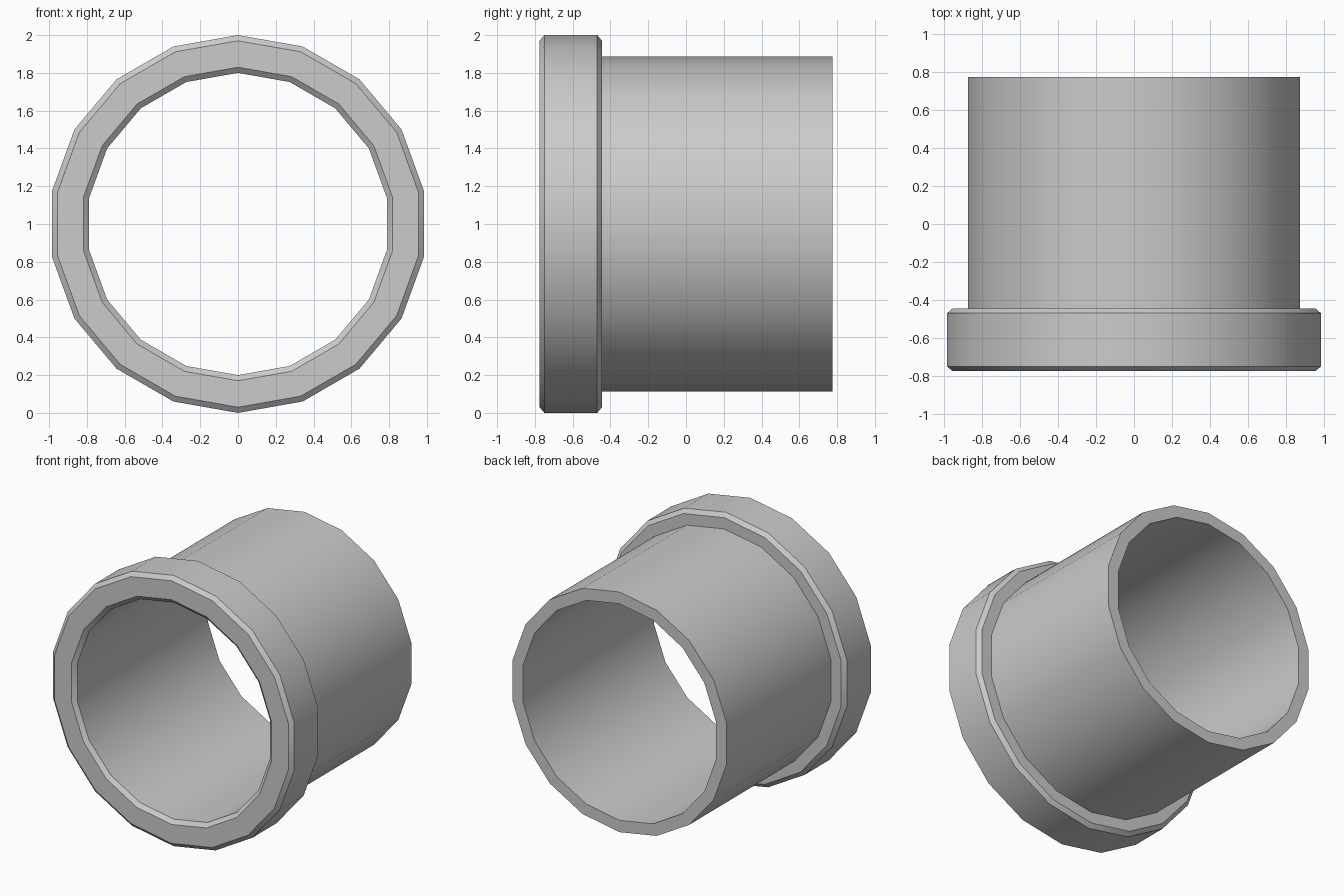
import bpy, bmesh, math
from mathutils import Matrix, Vector

cube = bpy.data.objects.get("Cube")
if cube:
    bpy.data.objects.remove(cube, do_unlink=True)

SIDES = 18
AXIS_HEIGHT = 1.0

# Material
grey = bpy.data.materials.new("light grey")
grey.use_nodes = True
colour = (0.6, 0.6, 0.6, 1)
grey.diffuse_color = colour
grey.node_tree.nodes["Principled BSDF"].inputs["Base Color"].default_value = colour

# Closed wall section as (radius, y): flange with chamfered rims, then plain sleeve
section = [
    (0.83, -0.775), (0.97, -0.775), (1.0, -0.75), (1.0, -0.47),
    (0.97, -0.445), (0.887, -0.445), (0.887, 0.775),
    (0.80, 0.775), (0.80, -0.75),
]


def lathe(name, points, material):
    """Turn a closed section about the horizontal y axis."""
    bm = bmesh.new()
    rings = []
    for i in range(SIDES):
        turn = Matrix.Rotation(math.tau * i / SIDES, 3, 'Y')
        rings.append([bm.verts.new(turn @ Vector((0, y, r))) for r, y in points])
    for i, ring in enumerate(rings):
        after = rings[(i + 1) % SIDES]
        for j in range(len(points)):
            k = (j + 1) % len(points)
            bm.faces.new((ring[j], ring[k], after[k], after[j]))
    bmesh.ops.recalc_face_normals(bm, faces=bm.faces)
    mesh = bpy.data.meshes.new(name)
    bm.to_mesh(mesh)
    bm.free()
    mesh.materials.append(material)
    obj = bpy.data.objects.new(name, mesh)
    bpy.context.collection.objects.link(obj)
    return obj


# Flanged pipe sleeve
sleeve = lathe("flanged_sleeve", section, grey)
sleeve.location.z = AXIS_HEIGHT

bpy.ops.object.select_all(action='DESELECT')
sleeve.select_set(True)
bpy.context.view_layer.objects.active = sleeve
bpy.ops.object.shade_smooth_by_angle(angle=math.radians(30))
